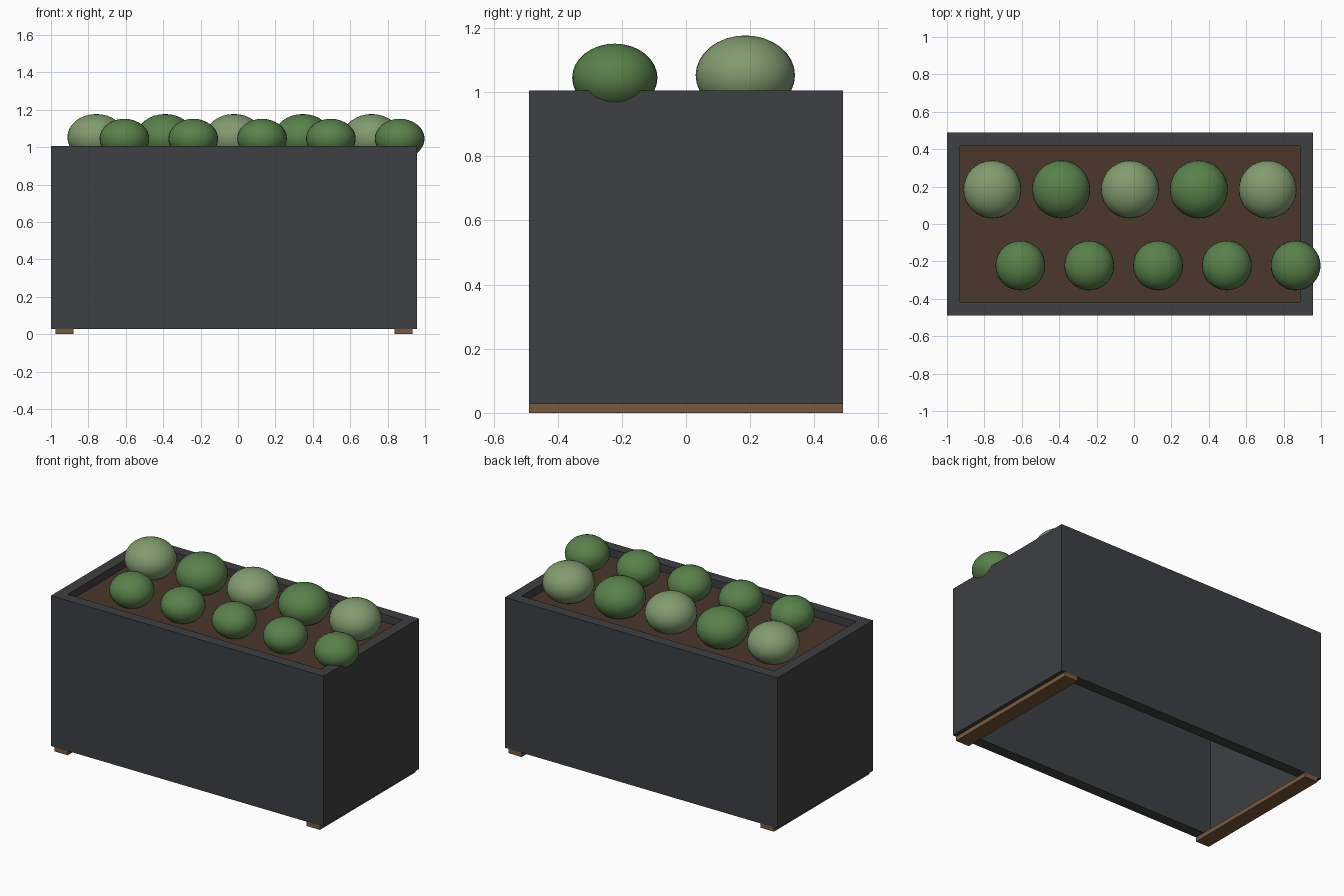
import bpy, bmesh

if "Cube" in bpy.data.objects:
    bpy.data.objects.remove(bpy.data.objects["Cube"])


def material(name, rgb):
    m = bpy.data.materials.new(name)
    m.diffuse_color = (*rgb, 1)
    m.use_nodes = True
    m.node_tree.nodes["Principled BSDF"].inputs["Base Color"].default_value = m.diffuse_color
    return m


CHARCOAL = material("charcoal", (0.048, 0.05, 0.053))
WOOD = material("wood", (0.19, 0.10, 0.045))
EARTH = material("earth", (0.07, 0.038, 0.024))
GREEN = material("green", (0.10, 0.22, 0.07))
SAGE = material("sage", (0.22, 0.33, 0.16))


def box(name, lo, hi, mat):
    mid = [(a + b) / 2 for a, b in zip(lo, hi)]
    bpy.ops.mesh.primitive_cube_add(size=1, location=mid)
    ob = bpy.context.object
    ob.name = name
    ob.scale = [b - a for a, b in zip(lo, hi)]
    bpy.ops.object.transform_apply(location=False, rotation=False, scale=True)
    ob.data.materials.append(mat)
    return ob


def shrub(name, x, y, z, r, mat):
    bpy.ops.mesh.primitive_uv_sphere_add(segments=32, ring_count=16, radius=r, location=(x, y, z))
    ob = bpy.context.object
    ob.name = name
    ob.scale.z = 0.8
    bpy.ops.object.transform_apply(location=False, rotation=False, scale=True)
    bpy.ops.object.shade_smooth()
    ob.data.materials.append(mat)


X0, X1, Y = -1.0, 0.957, 0.49     # outer planter footprint
Z0, Z1, WALL = 0.028, 1.005, 0.07
CX = (X0 + X1) / 2

# Planter walls: a rectangular tube, open above and below
bm = bmesh.new()
loops = []
for inset, z in ((0, Z0), (0, Z1), (WALL, Z1), (WALL, Z0)):
    a, b, c = X0 + inset, X1 - inset, Y - inset
    loops.append([bm.verts.new((x, y, z)) for x, y in ((a, -c), (b, -c), (b, c), (a, c))])
for i in range(4):
    p, q = loops[i], loops[(i + 1) % 4]
    for j in range(4):
        k = (j + 1) % 4
        bm.faces.new((p[j], p[k], q[k], q[j]))
bmesh.ops.recalc_face_normals(bm, faces=bm.faces)
me = bpy.data.meshes.new("planter_walls")
bm.to_mesh(me)
bm.free()
me.materials.append(CHARCOAL)
bpy.context.collection.objects.link(bpy.data.objects.new("planter_walls", me))

# Soil slab just below the rim
box("soil", (X0 + WALL, -Y + WALL, 0.905), (X1 - WALL, Y - WALL, 0.955), EARTH)

# Wooden runners under both ends
for side, x in (("left", X0 + 0.025), ("right", X1 - 0.12)):
    box(f"{side}_runner", (x, -Y, 0), (x + 0.095, Y, Z0), WOOD)

# Back row of large shrubs and staggered front row of small ones
for i in range(5):
    x = CX + (i - 2) * 0.368
    shrub(f"back_shrub_{i + 1}", x, 0.185, 1.053, 0.155, GREEN if i % 2 else SAGE)
    shrub(f"front_shrub_{i + 1}", x + 0.15, -0.222, 1.045, 0.133, GREEN)
